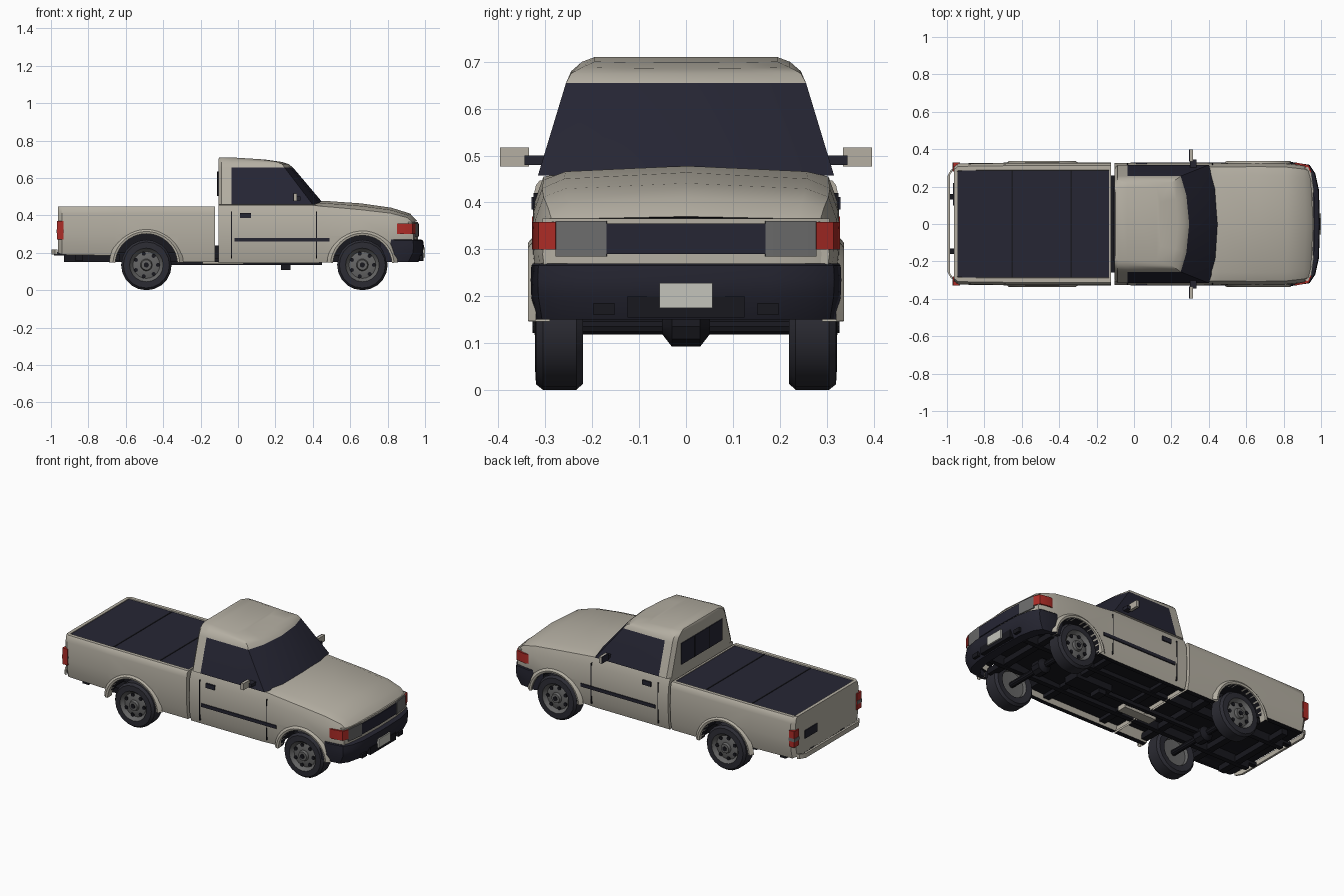
import bpy, bmesh, math
from mathutils import Vector

if "Cube" in bpy.data.objects:
    bpy.data.objects.remove(bpy.data.objects["Cube"])


def material(name, *rgb):
    m = bpy.data.materials.new(name)
    m.use_nodes = True
    m.diffuse_color = (*rgb, 1)
    bsdf = m.node_tree.nodes["Principled BSDF"]
    bsdf.inputs["Base Color"].default_value = (*rgb, 1)
    bsdf.inputs["Roughness"].default_value = 0.6
    return m


PAINT = material("beige paint", 0.46, 0.43, 0.365)
GLASS = material("dark glass", 0.019, 0.019, 0.034)
TRIM = material("dark trim", 0.018, 0.018, 0.03)
TYRE = material("tyre rubber", 0.025, 0.025, 0.034)
UNDER = material("underbody black", 0.009, 0.009, 0.013)
RIM = material("wheel grey", 0.13, 0.13, 0.13)
LAMP = material("lamp grey", 0.15, 0.15, 0.15)
RED = material("red lens", 0.42, 0.025, 0.02)
PLATE = material("plate white", 0.55, 0.55, 0.5)
parts = []


def finish(name, bm, mats, rule=None):
    """Turn a bmesh into an object; rule(centre, normal) picks the slot."""
    bmesh.ops.recalc_face_normals(bm, faces=bm.faces)
    if rule:
        for f in bm.faces:
            f.material_index = int(rule(f.calc_center_median(), f.normal))
    me = bpy.data.meshes.new(name)
    bm.to_mesh(me)
    bm.free()
    for m in mats:
        me.materials.append(m)
    ob = bpy.data.objects.new(name, me)
    bpy.context.collection.objects.link(ob)
    parts.append(ob)
    return ob


def loft(name, rings, mats, rule=None, caps=True, closed=True):
    bm = bmesh.new()
    vs = [[bm.verts.new(p) for p in r] for r in rings]
    n = len(rings[0])
    for a, b in zip(vs, vs[1:]):
        for i in range(n if closed else n - 1):
            j = (i + 1) % n
            bm.faces.new((a[i], a[j], b[j], b[i]))
    if caps:  # rows of faces across the symmetric ring
        for r in (vs[0], vs[-1]):
            for i in range(n // 2):
                ids = dict.fromkeys((i, i + 1, (n - i - 1) % n, (n - i) % n))
                if len(ids) > 2:
                    bm.faces.new([r[k] for k in ids])
    return finish(name, bm, mats, rule)


def mirrored(half):
    return half + [(x, -y, z) for x, y, z in reversed(half[1:-1])]


def box(name, x0, x1, y0, y1, z0, z1, mat):
    bm = bmesh.new()
    bmesh.ops.create_cube(bm, size=1)
    lo, hi = Vector((x0, y0, z0)), Vector((x1, y1, z1))
    for v in bm.verts:
        v.co = [lo[i] + (v.co[i] + 0.5) * (hi[i] - lo[i]) for i in range(3)]
    return finish(name, bm, [mat])


def wrap(name, plan, profile, mat):
    """Sweep a closed (inset, z) profile along a plan curve."""
    rings = [[(x - o, y * (1 - o), z) for o, z in profile] for x, y in plan]
    return loft(name, rings, [mat])


def both(plan):
    return [(x, -y) for x, y in reversed(plan[1:])] + plan


def slab(z0, z1, t=0.02):
    return [(0, z0), (0, z1), (t, z1), (t, z0)]


def lathe(name, cx, cz, profile, mats, rule=None, steps=20):
    """Spin a (radius, y) profile around a y axis."""
    rings = []
    for k in range(steps + 1):
        a = 2 * math.pi * k / steps
        rings.append([(cx + r * math.cos(a), y, cz + r * math.sin(a)) for r, y in profile])
    ob = loft(name, rings, mats, None, caps=False, closed=False)
    bm = bmesh.new()
    bm.from_mesh(ob.data)
    bmesh.ops.remove_doubles(bm, verts=bm.verts, dist=0.0005)
    bmesh.ops.recalc_face_normals(bm, faces=bm.faces)
    for f in bm.faces:
        f.material_index = int(rule(f.calc_center_median())) if rule else 0
    bm.to_mesh(ob.data)
    bm.free()
    return ob


def cut_wells(ob, cx, r):
    for s in (-1, 1):
        cutter = lathe("well_cutter", cx, 0.135, [(0, s * 0.2), (r, s * 0.2), (r, s * 0.42), (0, s * 0.42)], [UNDER], steps=32)
        parts.remove(cutter)
        mod = ob.modifiers.new("wheel_well", "BOOLEAN")
        mod.object, mod.operation, mod.solver = cutter, "DIFFERENCE", "EXACT"
        mod.material_mode = "TRANSFER"
        bpy.context.view_layer.objects.active = ob
        bpy.ops.object.modifier_apply(modifier=mod.name)
        bpy.data.objects.remove(cutter)


def downward(c, n):
    return n.z < -0.7


# Front body: door sides, fenders and hood in one loft
def body_ring(x, zb, hw, sz, cz, bow):
    half = [(0, zb + 0.03), (0.27, zb + 0.03), (0.28, zb), (hw - 0.015, zb), (hw - 0.002, zb + 0.05),
            (hw + 0.003, 0.29), (hw, sz - 0.05), (hw - 0.018, sz), (hw - 0.065, sz + 0.6 * (cz - sz)), (0, cz)]
    return mirrored([(x - bow * (y / 0.3) ** 2, y, z) for y, z in half])


stations = [(-0.105, 0.145, 0.322, 0.455, 0.46, 0), (0.39, 0.145, 0.322, 0.455, 0.468, 0),
            (0.46, 0.148, 0.322, 0.448, 0.478, 0), (0.66, 0.16, 0.325, 0.43, 0.464, 0),
            (0.82, 0.18, 0.322, 0.412, 0.441, 0.005), (0.92, 0.2, 0.312, 0.388, 0.41, 0.015),
            (0.958, 0.2, 0.303, 0.358, 0.37, 0.02)]
body = loft("front_body", [body_ring(*s) for s in stations], [PAINT, UNDER], downward)
FRONT, REAR, AXLE = 0.665, -0.49, 0.135
cut_wells(body, FRONT, 0.158)


# Cargo bed with raised rails
def bed_ring(x, zb, hw):
    half = [(0, 0.2), (0.26, 0.2), (0.28, zb), (hw - 0.015, zb), (hw - 0.003, zb + 0.05), (hw + 0.002, 0.3),
            (hw, 0.41), (hw - 0.006, 0.437), (hw - 0.014, 0.447), (hw - 0.036, 0.447), (hw - 0.04, 0.437), (0, 0.437)]
    return mirrored([(x, y, z) for y, z in half])


bed = loft("cargo_bed", [bed_ring(*s) for s in ((-0.962, 0.2, 0.305), (-0.94, 0.19, 0.322), (-0.66, 0.185, 0.326),
                                                (-0.32, 0.15, 0.326), (-0.122, 0.15, 0.326))], [PAINT, UNDER], downward)
cut_wells(bed, REAR, 0.167)
box("tailgate_rail", -0.963, -0.943, -0.28, 0.28, 0.43, 0.447, PAINT)
box("bed_front_rail", -0.134, -0.122, -0.295, 0.295, 0.43, 0.447, PAINT)
box("bed_cover", -0.943, -0.134, -0.285, 0.285, 0.43, 0.443, GLASS)
for x in (-0.65, -0.335):
    box("cover_seam", x - 0.004, x + 0.004, -0.285, 0.285, 0.44, 0.445, UNDER)


# Cab top: windows below, rounded roof above
def cab_ring(z, y, xa, xf, xr=-0.105, drop=0.0):
    half = [(xr, 0), (xr, y - 0.025), (xr + 0.018, y), (-0.035, y), (xa, y), ((xa + 2 * xf) / 3, y * 0.6), (xf, 0)]
    return mirrored([(px, py, z - drop * max(0, px)) for px, py in half])


loft("cab_top", [cab_ring(0.457, 0.316, 0.40, 0.462), cab_ring(0.655, 0.256, 0.25, 0.295),
                 cab_ring(0.68, 0.245, 0.235, 0.27, drop=0.02), cab_ring(0.7, 0.222, 0.2, 0.235, drop=0.06),
                 cab_ring(0.71, 0.195, 0.12, 0.15, -0.1, 0.08)],
     [PAINT, GLASS], lambda c, n: 0.5 < c.z < 0.6 and c.x > 0)
box("rear_window", -0.11, -0.103, -0.2, 0.2, 0.505, 0.635, GLASS)
for y in (-0.07, 0.07):
    box("rear_window_bar", -0.112, -0.108, y - 0.004, y + 0.004, 0.505, 0.635, UNDER)

# Nose: panel, grille, lamps and bumper follow the same curve
wrap("nose_panel", both([(0.962, 0), (0.957, 0.17), (0.945, 0.27), (0.93, 0.306)]), slab(0.2, 0.366, 0.04), PAINT)
wrap("grille", both([(0.968, 0), (0.963, 0.17)]), slab(0.29, 0.355), GLASS)
wrap("bumper", both([(0.99, 0), (0.985, 0.18), (0.965, 0.27), (0.935, 0.315), (0.84, 0.33)]),
     [(0, 0.265), (-0.004, 0.235), (0, 0.2), (0.025, 0.15), (0.08, 0.15), (0.08, 0.27), (0.01, 0.27)], TRIM)
box("bumper_centre", 0.95, 0.991, -0.125, 0.125, 0.155, 0.2, UNDER)
box("front_plate", 0.988, 1.0, -0.057, 0.057, 0.175, 0.228, PLATE)

for s in (-1, 1):
    wrap("headlight", [(0.964, s * 0.17), (0.951, s * 0.27), (0.949, s * 0.278)], slab(0.285, 0.36), LAMP)
    wrap("front_indicator", [(0.95, s * 0.278), (0.934, s * 0.315), (0.87, s * 0.328)], slab(0.3, 0.358), RED)
    box("fog_lamp", 0.97, 0.987, s * 0.175 - 0.022, s * 0.175 + 0.022, 0.16, 0.185, UNDER)
    # Door trim, handle and panel gaps
    y0, y1 = sorted((s * 0.318, s * 0.33))
    box("side_moulding", -0.02, 0.49, y0, y1, 0.26, 0.28, TRIM)
    box("door_handle", 0.01, 0.07, y0, y1, 0.385, 0.412, TRIM)
    y0, y1 = sorted((s * 0.315, s * 0.3255))
    for x in (-0.035, 0.42):
        box("door_gap", x - 0.002, x + 0.002, y0, y1, 0.17, 0.42, UNDER)
    # Mirrors
    y0, y1 = sorted((s * 0.29, s * 0.345))
    box("mirror_bracket", 0.3, 0.335, y0, y1, 0.48, 0.5, TRIM)
    y0, y1 = sorted((s * 0.335, s * 0.397))
    box("mirror_shell", 0.3, 0.315, y0, y1, 0.477, 0.517, PAINT)
    box("mirror_glass", 0.295, 0.301, y0, y1, 0.477, 0.517, GLASS)
    # Tail lamps
    y0, y1 = sorted((s * 0.282, s * 0.329))
    box("tail_lamp", -0.968, -0.932, y0, y1, 0.27, 0.37, RED)
    box("reverse_lamp", -0.971, -0.931, y0, y1, 0.305, 0.325, LAMP)
    # Wheel arch lips
    for cx, r in ((FRONT, 0.158), (REAR, 0.167)):
        rings = []
        for k in range(21):
            a = math.radians(4 + 172 * k / 20)
            rings.append([(cx + q * math.cos(a), s * y, AXLE + q * math.sin(a))
                          for q, y in ((r, 0.29), (r, 0.334), (r + 0.012, 0.337), (r + 0.032, 0.32))])
        loft("arch_lip", rings, [PAINT], caps=False, closed=False)
    # Wheels: tyre, dished rim and round holes
    for cx in (FRONT, REAR):
        prof = [(0, 0.25), (0.08, 0.245), (0.085, 0.225), (0.122, 0.22), (0.135, 0.234), (0.135, 0.305), (0.123, 0.32),
                (0.09, 0.322), (0.084, 0.312), (0.072, 0.3), (0.045, 0.308), (0.032, 0.308), (0.027, 0.322), (0, 0.324)]
        lathe("wheel", cx, AXLE, [(r, s * y) for r, y in prof], [TYRE, RIM],
              lambda c: math.hypot(c.x - cx, c.z - AXLE) < 0.09)
        for k in range(7):
            a = 2 * math.pi * k / 7
            lathe("rim_hole", cx + 0.062 * math.cos(a), AXLE + 0.062 * math.sin(a),
                  [(0.011, s * 0.298), (0.011, s * 0.309), (0, s * 0.309)], [UNDER], steps=8)
        lathe("hub_cap", cx, AXLE, [(0.014, s * 0.32), (0.014, s * 0.327), (0, s * 0.327)], [UNDER], steps=10)
    # Chassis rails and rear bumper brackets
    y0, y1 = sorted((s * 0.13, s * 0.16))
    box("chassis_rail", -0.93, 0.9, y0, y1, 0.15, 0.21, UNDER)
    box("bumper_bracket", -0.985, -0.9, y0, y1, 0.185, 0.205, UNDER)

# Rear bumper bar and number plate
wrap("rear_bumper", both([(-0.985, 0), (-0.985, 0.26), (-0.965, 0.295)]), slab(0.19, 0.218, 0.013), PAINT)
box("rear_plate", -0.967, -0.96, 0.1, 0.22, 0.285, 0.335, TRIM)
box("cab_bed_filler", -0.13, -0.1, -0.26, 0.26, 0.17, 0.24, UNDER)

# Underbody: cross members, axles, drive train and silencer
for x in (-0.85, -0.65, -0.3, 0.0, 0.4, 0.8):
    box("cross_member", x - 0.02, x + 0.02, -0.27, 0.27, 0.155, 0.19, UNDER)
for cx in (FRONT, REAR):
    lathe("axle", cx, AXLE, [(0, -0.25), (0.018, -0.25), (0.018, -0.05), (0.045, -0.03), (0.045, 0.03),
                             (0.018, 0.05), (0.018, 0.25), (0, 0.25)], [UNDER], steps=10)
box("drive_shaft", REAR, 0.2, -0.012, 0.012, 0.135, 0.159, UNDER)
box("gearbox", 0.2, 0.45, -0.05, 0.05, 0.135, 0.19, UNDER)
box("gearbox_sump", 0.23, 0.28, -0.035, 0.035, 0.108, 0.14, UNDER)
box("silencer", -0.19, 0.03, -0.1, -0.04, 0.14, 0.17, PAINT)

bpy.ops.object.select_all(action="DESELECT")
for ob in parts:
    ob.select_set(True)
bpy.context.view_layer.objects.active = body
bpy.ops.object.shade_smooth_by_angle(angle=math.radians(32))
